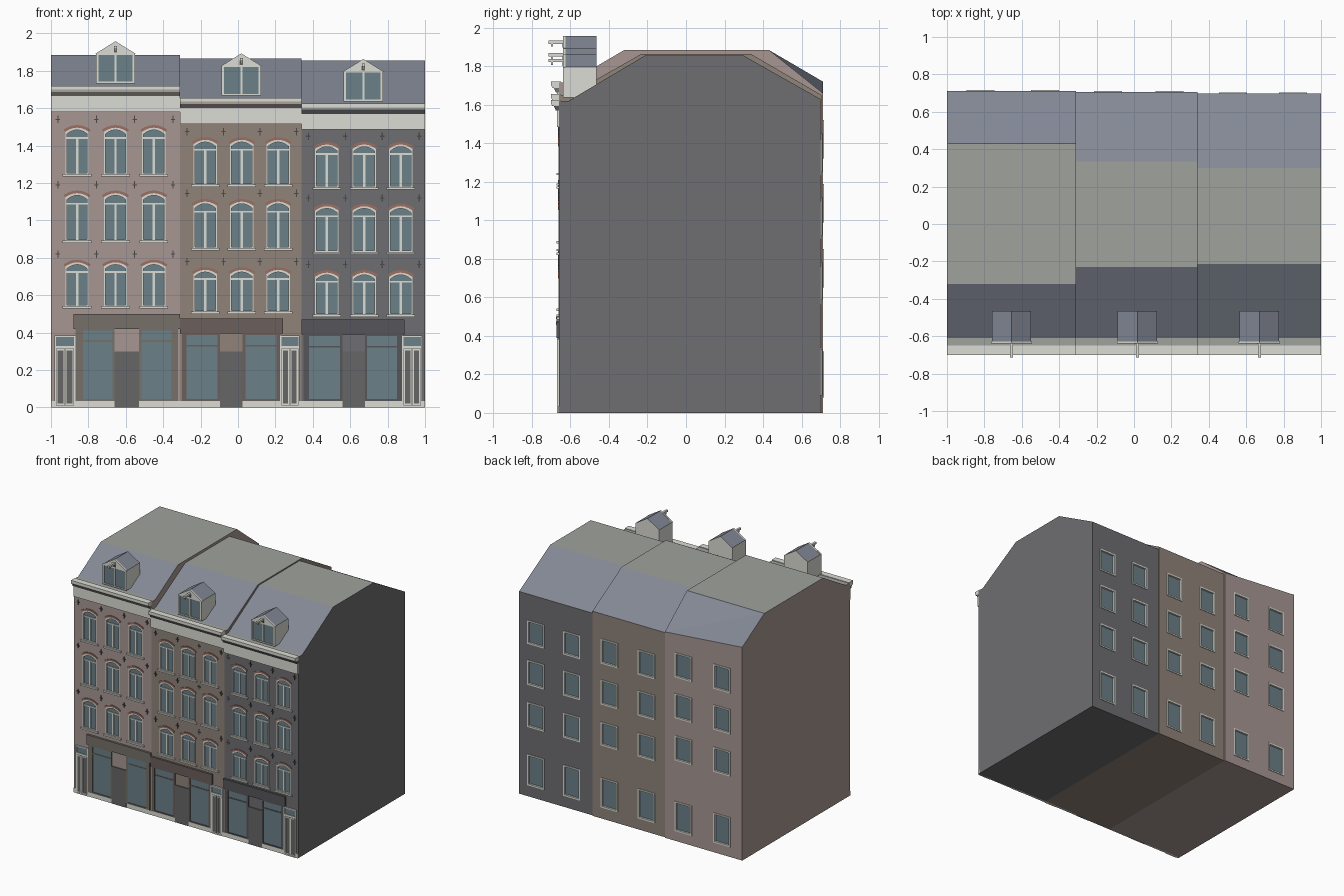
import bpy, bmesh, math

if "Cube" in bpy.data.objects:
    bpy.data.objects.remove(bpy.data.objects["Cube"])

# ---------- materials ----------
def mat(name, r, g, b):
    m = bpy.data.materials.new(name)
    m.diffuse_color = (r ** 2.2, g ** 2.2, b ** 2.2, 1)
    m.use_nodes = True
    m.node_tree.nodes["Principled BSDF"].inputs["Base Color"].default_value = m.diffuse_color
    return m

WHITE = mat("white_paint", .86, .86, .83)
GLASS = mat("glass", .42, .50, .53)
SLATE = mat("slate", .51, .53, .58)
FLAT = mat("roofing", .62, .63, .61)
BRICK = mat("arch_brick", .60, .43, .38)
DOOR = mat("door_grey", .40, .40, .40)
IRON = mat("iron", .30, .29, .29)

# ---------- geometry helpers ----------
def prism(bm, pts, a0, a1, axis='y', end_pts=None):
    """Extrude a closed profile between two planes (y: pts are x,z; x: pts are y,z)."""
    place = (lambda p, a: (p[0], a, p[1])) if axis == 'y' else (lambda p, a: (a, p[0], p[1]))
    n = len(pts)
    v = [bm.verts.new(place(p, a0)) for p in pts] + [bm.verts.new(place(p, a1)) for p in end_pts or pts]
    bm.faces.new(v[:n])
    bm.faces.new(v[n:][::-1])
    for i in range(n):
        j = (i + 1) % n
        bm.faces.new((v[i], v[n + i], v[n + j], v[j]))
    return v

def rect(x0, x1, z0, z1):
    return [(x0, z0), (x1, z0), (x1, z1), (x0, z1)]

def box(bm, x0, x1, z0, z1, y0, y1):
    prism(bm, rect(x0, x1, z0, z1), y0, y1)

def arc(cx, z, hw, rise, n=6):
    """Points of a shallow arch from right to left, springing at z."""
    return [(cx + hw * (1 - 2 * i / n), z + rise * (1 - (1 - 2 * i / n) ** 2)) for i in range(n + 1)]

def arched(cx, z0, z1, hw, rise=.022):
    return [(cx - hw, z0), (cx + hw, z0)] + arc(cx, z1 - rise, hw, rise)

def ring(bm, outer, inner, y0, y1):
    """Closed frame between two matching outlines."""
    n = len(outer)
    loops = [[bm.verts.new((x, y, z)) for x, z in pts] for pts, y in
             ((outer, y0), (inner, y0), (inner, y1), (outer, y1))]
    for k in range(4):
        a, b = loops[k], loops[(k + 1) % 4]
        for i in range(n):
            j = (i + 1) % n
            bm.faces.new((a[i], a[j], b[j], b[i]))

def finish(bm, name, *mats, by_slope=False):
    bmesh.ops.recalc_face_normals(bm, faces=bm.faces)
    if by_slope:
        bm.normal_update()
        for f in bm.faces:
            f.material_index = 2 if f.normal.z > .97 else 1 if f.normal.z > .3 else 0
    me = bpy.data.meshes.new(name)
    bm.to_mesh(me)
    bm.free()
    for m in mats:
        me.materials.append(m)
    ob = bpy.data.objects.new(name, me)
    bpy.context.collection.objects.link(ob)
    return ob

# ---------- one house ----------
YF = -.66

def house(tag, x0, x1, eave, top, ridge, back, back_z, cols, rows, shop, sign_z,
          panes, door_x, entry_x, dormer_x, back_cols, back_rows, wall, trim):
    names = ("cutter", "window_frames", "glass", "brick_arches", "wall_anchors",
             "shopfront", "doors", "cornice", "plinth", "moulding")
    P = {n: bmesh.new() for n in names}
    frames, glass = P["window_frames"], P["glass"]

    # wall body with broken-pitch roof
    def profile(bz):
        return [(YF, 0), (YF, eave - .005), (-.61, eave - .005), (ridge[0], top), (ridge[1], top), (back, bz), (back, 0)]
    body = bmesh.new()
    v = prism(body, profile(back_z[0]), x0, x1, 'x', profile(back_z[1]))
    if back_z[0] != back_z[1]:
        bmesh.ops.connect_verts(body, verts=[v[4], v[12]])
    body = finish(body, tag + "_walls_and_roof", wall, SLATE, FLAT, by_slope=True)

    # arched street windows
    for z0, z1 in rows:
        a, b, hw = z0 + .012, z1 - .014, .062
        for cx in cols:
            prism(P["cutter"], arched(cx, a, b, hw), YF - .03, YF + .015)
            ring(frames, arched(cx, a, b, hw), arched(cx, a + .006, b - .012, hw - .008), YF - .003, YF + .015)
            prism(glass, arched(cx, a + .003, b - .006, hw - .004), YF + .008, YF + .014)
            zt = a + (b - a) * .76
            box(frames, cx - hw + .004, cx + hw - .004, zt, zt + .009, YF + .001, YF + .012)
            box(frames, cx - .006, cx + .006, a, zt, YF + .001, YF + .012)
            box(frames, cx - hw - .015, cx + hw + .015, z0, a, YF - .012, YF + .015)
            lo, hi = arc(cx, b - .022, hw + .004, .022), arc(cx, z1 - .024, hw + .01, .024)
            prism(P["brick_arches"], lo + hi[::-1], YF - .006, YF + .005)
        # iron wall anchors between the windows
        step = (cols[2] - cols[0]) / 4
        for i in range(4):
            ax, az = cols[0] + step * (2 * i - 1), z1 + .03
            box(P["wall_anchors"], ax - .003, ax + .003, az - .02, az + .02, YF - .005, YF + .002)
            box(P["wall_anchors"], ax - .012, ax + .012, az - .003, az + .003, YF - .006, YF + .002)

    # rear windows
    for z0, z1 in back_rows:
        for cx in back_cols:
            o = rect(cx - .075, cx + .075, z0, z1)
            prism(P["cutter"], o, back - .018, back + .03)
            ring(frames, o, rect(cx - .063, cx + .063, z0 + .012, z1 - .012), back - .018, back + .005)
            box(glass, cx - .068, cx + .068, z0 + .006, z1 - .006, back - .016, back - .01)

    # shopfront: sign board, posts, panes, door
    s0, s1 = shop
    sh, pl = P["shopfront"], P["plinth"]
    box(sh, s0, s1, sign_z, sign_z + .075, YF - .013, YF + .01)
    box(sh, s0, s1, sign_z + .067, sign_z + .08, YF - .016, YF + .01)
    box(pl, x0, x1, 0, .035, YF - .006, YF + .01)
    d0, d1 = door_x
    for (p0, p1), (q0, q1) in zip(panes, ((s0 + .01, d0), (d1, s1 - .01))):
        box(glass, p0, p1, .04, sign_z, YF - .003, YF + .005)
        outer, inner = rect(q0, q1, .035, sign_z), rect(p0, p1, .045, sign_z - .008)
        ring(sh, outer, inner, YF - .008, YF + .005)
        box(sh, p0, p1, sign_z - .07, sign_z - .06, YF - .006, YF + .005)
    box(P["doors"], d0, d1, 0, .30, YF - .008, YF + .005)

    # house entrance with fanlight and double leaves
    e0, e1 = entry_x
    em = (e0 + e1) / 2
    ring(frames, rect(e0, e1, 0, .385), rect(e0 + .007, e1 - .007, .01, .377), YF - .01, YF + .005)
    box(frames, e0, e1, .315, .33, YF - .01, YF + .005)
    box(glass, e0 + .005, e1 - .005, .325, .38, YF - .004, YF + .005)
    box(P["doors"], e0 + .005, e1 - .005, .005, .32, YF - .007, YF + .005)
    for a, b in ((e0 + .01, em - .003), (em + .003, e1 - .01)):
        ring(frames, rect(a, b, .012, .312), rect(a + .006, b - .006, .02, .304), YF - .01, YF)

    # cornice: frieze, shadow moulding, projecting gutter
    prism(P["cornice"], [(YF + .01, eave - .14), (YF - .01, eave - .14), (YF - .01, eave - .055),
                         (YF + .01, eave - .055)], x0, x1, 'x')
    prism(P["moulding"], [(YF + .01, eave - .055), (YF - .016, eave - .055), (YF - .026, eave - .032),
                          (YF + .01, eave - .032)], x0, x1, 'x')
    prism(P["cornice"], [(YF + .01, eave - .032), (YF - .034, eave - .032), (-.70, eave - .02),
                         (-.70, eave), (-.65, eave)], x0, x1, 'x')

    # dormer with gable, window and hoisting beam
    cx, z, dy0, dy1 = dormer_x, eave + .012, -.63, -.465
    bm = bmesh.new()
    prism(bm, [(cx - .105, z), (cx + .105, z), (cx + .105, z + .16), (cx, z + .225), (cx - .105, z + .16)], dy0, dy1)
    finish(bm, tag + "_dormer", WHITE, SLATE, by_slope=True)
    ring(frames, rect(cx - .105, cx + .105, z, z + .162), rect(cx - .092, cx + .092, z + .01, z + .153), dy0 - .008, dy0 + .005)
    box(glass, cx - .098, cx + .098, z + .005, z + .158, dy0 - .003, dy0 + .005)
    box(frames, cx - .005, cx + .005, z, z + .16, dy0 - .007, dy0)
    prism(frames, [(cx - .11, z + .158), (cx + .11, z + .158), (cx, z + .226)], dy0 - .009, dy0 + .003)
    box(P["doors"], cx - .009, cx + .009, z + .165, z + .188, dy0 - .012, dy0)
    beam = bmesh.new()
    box(beam, cx - .008, cx + .008, z + .185, z + .201, -.715, -.60)
    box(beam, cx - .004, cx + .004, z + .17, z + .187, -.70, -.692)
    finish(beam, tag + "_hoisting_beam", WHITE)

    # turn parts into objects, carve window recesses
    mats = dict(zip(names, (wall, WHITE, GLASS, BRICK, IRON, trim, DOOR, WHITE, WHITE, trim)))
    obs = {n: finish(bm, tag + "_" + n, mats[n]) for n, bm in P.items()}
    cut = obs["cutter"]
    cut.hide_render = True
    cut.hide_set(True)
    m = body.modifiers.new("window_recesses", 'BOOLEAN')
    m.object, m.operation, m.solver = cut, 'DIFFERENCE', 'EXACT'
    bpy.context.view_layer.objects.active = body
    bpy.ops.object.modifier_apply(modifier=m.name)
    bpy.data.objects.remove(cut)

# ---------- the row of three ----------
house("left_house", -1, -.31, 1.72, 1.885, (-.32, .43), .712, (1.72, 1.66),
      (-.86, -.655, -.45), ((.53, .79), (.88, 1.16), (1.235, 1.51)),
      (-.88, -.31), .42, ((-.83, -.67), (-.515, -.355)), (-.66, -.53), (-.98, -.87), -.655,
      (-.475, -.82), ((.08, .32), (.65, .85), (.99, 1.19), (1.32, 1.52)),
      mat("pink_brick", .65, .59, .57), mat("left_trim", .46, .44, .41))
house("middle_house", -.31, .34, 1.655, 1.865, (-.23, .335), .705, (1.65, 1.65),
      (-.175, .02, .215), ((.50, .75), (.84, 1.115), (1.18, 1.445)),
      (-.31, .24), .395, ((-.275, -.11), (.04, .205)), (-.095, .025), (.225, .33), .018,
      (.19, -.14), ((.09, .33), (.59, .78), (.92, 1.12), (1.25, 1.45)),
      mat("brown_brick", .56, .51, .47), mat("middle_trim", .42, .37, .36))
house("right_house", .34, 1, 1.625, 1.855, (-.215, .30), .698, (1.63, 1.63),
      (.475, .675, .87), ((.485, .735), (.82, 1.09), (1.165, 1.42)),
      (.34, .89), .39, ((.38, .545), (.69, .85)), (.56, .68), (.877, .985), .67,
      (.85, .53), ((.09, .34), (.56, .76), (.90, 1.10), (1.23, 1.42)),
      mat("grey_brick", .43, .425, .44), mat("right_trim", .34, .34, .36))
